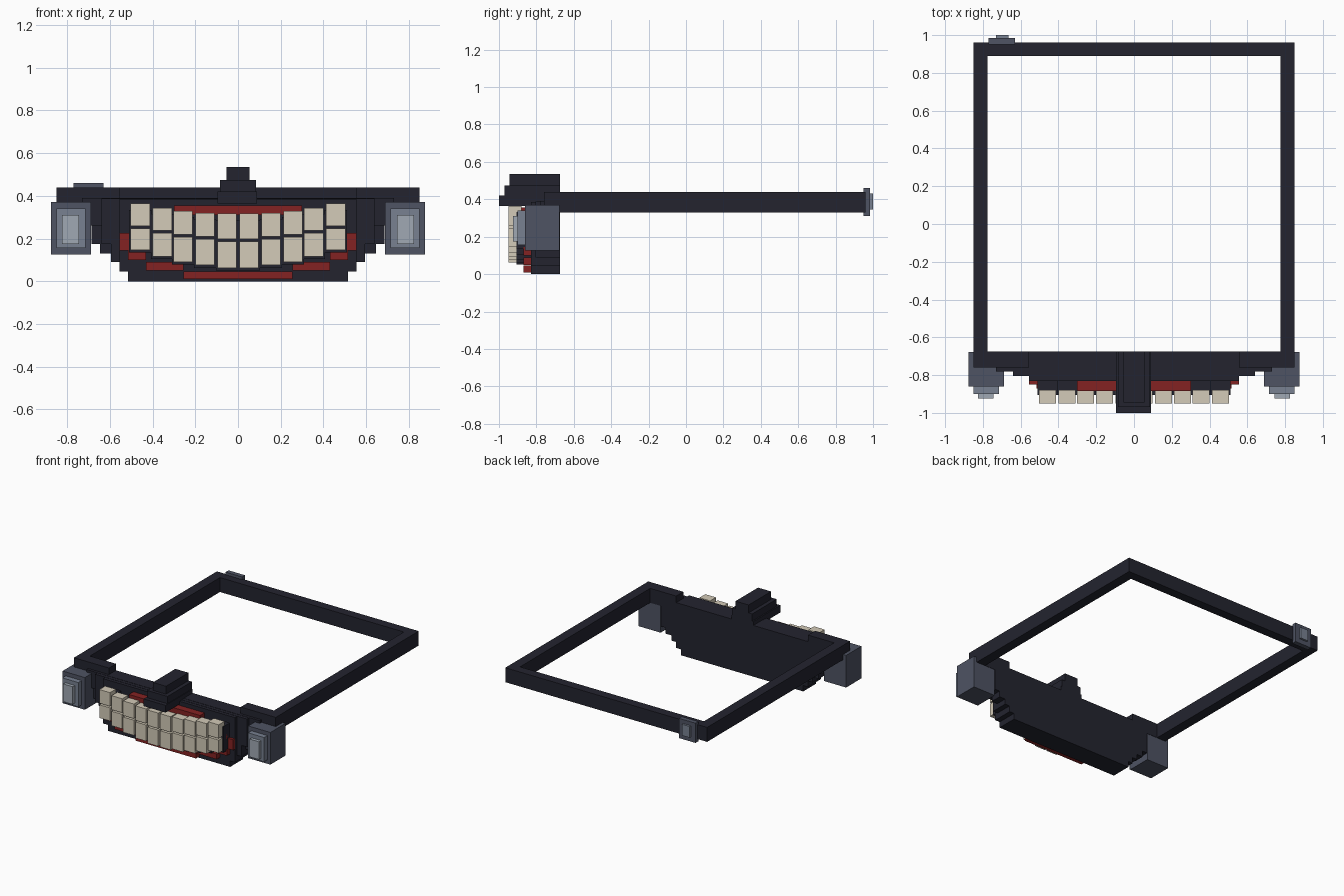
import bpy
import bmesh

cube = bpy.data.objects.get("Cube")
if cube:
    bpy.data.objects.remove(cube, do_unlink=True)


def material(name, r, g, b):
    # display colour to linear
    col = [((c / 255 + 0.055) / 1.055) ** 2.4 for c in (r, g, b)] + [1]
    m = bpy.data.materials.new(name)
    m.use_nodes = True
    m.diffuse_color = col
    bsdf = m.node_tree.nodes["Principled BSDF"]
    bsdf.inputs["Base Color"].default_value = col
    bsdf.inputs["Roughness"].default_value = 0.8
    return m


black = material("charcoal", 35, 36, 47)
red = material("dark red", 132, 34, 34)
ivory = material("ivory", 212, 203, 184)
slate = material("slate", 78, 83, 99)
steel = material("steel", 120, 129, 145)
pale = material("pale steel", 160, 169, 180)


def boxes(name, mat, parts, mirror=False):
    """One object from boxes given as (x0, x1, y0, y1, z0, z1)."""
    bm = bmesh.new()
    if mirror:
        parts = parts + [(-p[1], -p[0], *p[2:]) for p in parts]
    for x0, x1, y0, y1, z0, z1 in parts:
        cube = bmesh.ops.create_cube(bm, size=1)
        bmesh.ops.scale(bm, vec=(x1 - x0, y1 - y0, z1 - z0), verts=cube["verts"])
        bmesh.ops.translate(bm, vec=((x0 + x1) / 2, (y0 + y1) / 2, (z0 + z1) / 2),
                            verts=cube["verts"])
    mesh = bpy.data.meshes.new(name)
    bm.to_mesh(mesh)
    bm.free()
    mesh.materials.append(mat)
    ob = bpy.data.objects.new(name, mesh)
    bpy.context.collection.objects.link(ob)
    return ob


BACK = -0.675

# Waist band: side and rear bars, front corners
boxes("belt_sides", black, [(0.775, 0.85, -0.76, 0.96, 0.33, 0.44)], mirror=True)
boxes("belt_rear", black, [(-0.775, 0.775, 0.89, 0.96, 0.33, 0.44)])
boxes("belt_front_corners", black, [(0.555, 0.775, -0.76, BACK, 0.33, 0.44)], mirror=True)

# Front plate, narrowing downward in steps
steps = [(0.515, 0), (0.555, 0.045), (0.595, 0.09), (0.645, 0.13), (0.685, 0.175)]
plate = []
for i, (w, z) in enumerate(steps):
    top = steps[i + 1][1] if i + 1 < len(steps) else 0.39
    plate.append((-w, w, -0.76, BACK, z, top))
boxes("front_plate", black, plate)

# Plate relief, layered toward the centre
boxes("plate_relief", black, [
    (-0.73, 0.73, -0.78, -0.76, 0.26, 0.39),
    (-0.64, 0.64, -0.805, -0.76, 0.175, 0.388),
    (-0.595, 0.595, -0.805, -0.76, 0.09, 0.175),
    (-0.555, 0.555, -0.83, -0.76, 0.045, 0.386),
    (-0.515, 0.515, -0.83, -0.76, 0, 0.045),
])

# Lips around the mouth
boxes("lower_lip", red, [(-0.255, 0.255, -0.87, -0.83, 0.01, 0.045)])
boxes("lip_steps", red, [
    (0.255, 0.43, -0.87, -0.83, 0.05, 0.09),
    (0.43, 0.515, -0.87, -0.83, 0.1, 0.145),
    (0.51, 0.555, -0.85, -0.83, 0.145, 0.225),
    (0.47, 0.51, -0.87, -0.83, 0.225, 0.265),
    (0.3, 0.47, -0.88, -0.83, 0.265, 0.31),
], mirror=True)
boxes("upper_lip", red, [(-0.3, 0.3, -0.885, -0.83, 0.31, 0.355)])

# Teeth in two curved rows, each column over a dark gum
columns = [(0.052, 0.316, 0.192, 0.063), (0.155, 0.32, 0.204, 0.075),
           (0.257, 0.33, 0.213, 0.091), (0.355, 0.344, 0.231, 0.115),
           (0.458, 0.363, 0.253, 0.147)]
upper, lower, gums = [], [], []
for x, top, mid, bottom in columns:
    a, b = x - 0.045, x + 0.045
    upper.append((a, b, -0.95, -0.88, mid + 0.006, top))
    lower.append((a, b, -0.95, -0.88, bottom, mid - 0.006))
    gums.append((x - 0.052, x + 0.052, -0.905, -0.83, bottom - 0.012, top - 0.03))
boxes("upper_teeth", ivory, upper, mirror=True)
boxes("lower_teeth", ivory, lower, mirror=True)
boxes("gums", black, gums, mirror=True)

# Stepped nose over the mouth
boxes("nose", black, [
    (-0.055, 0.055, -0.945, BACK, 0.475, 0.535),
    (-0.085, 0.085, -0.97, BACK, 0.42, 0.475),
    (-0.095, 0.09, -1.0, BACK, 0.365, 0.42),
])

# Side blocks with stepped faces
boxes("side_blocks", slate, [(0.688, 0.875, -0.86, BACK - 0.002, 0.125, 0.37)], mirror=True)
boxes("side_block_rims", steel, [(0.715, 0.85, -0.9, -0.86, 0.155, 0.34)], mirror=True)
boxes("side_block_faces", pale, [(0.745, 0.825, -0.925, -0.9, 0.175, 0.31)], mirror=True)

# Small rear buckle
boxes("rear_buckle", slate, [(-0.77, -0.63, 0.95, 0.985, 0.31, 0.46)])
boxes("rear_buckle_face", steel, [(-0.73, -0.665, 0.985, 1.0, 0.345, 0.43)])
